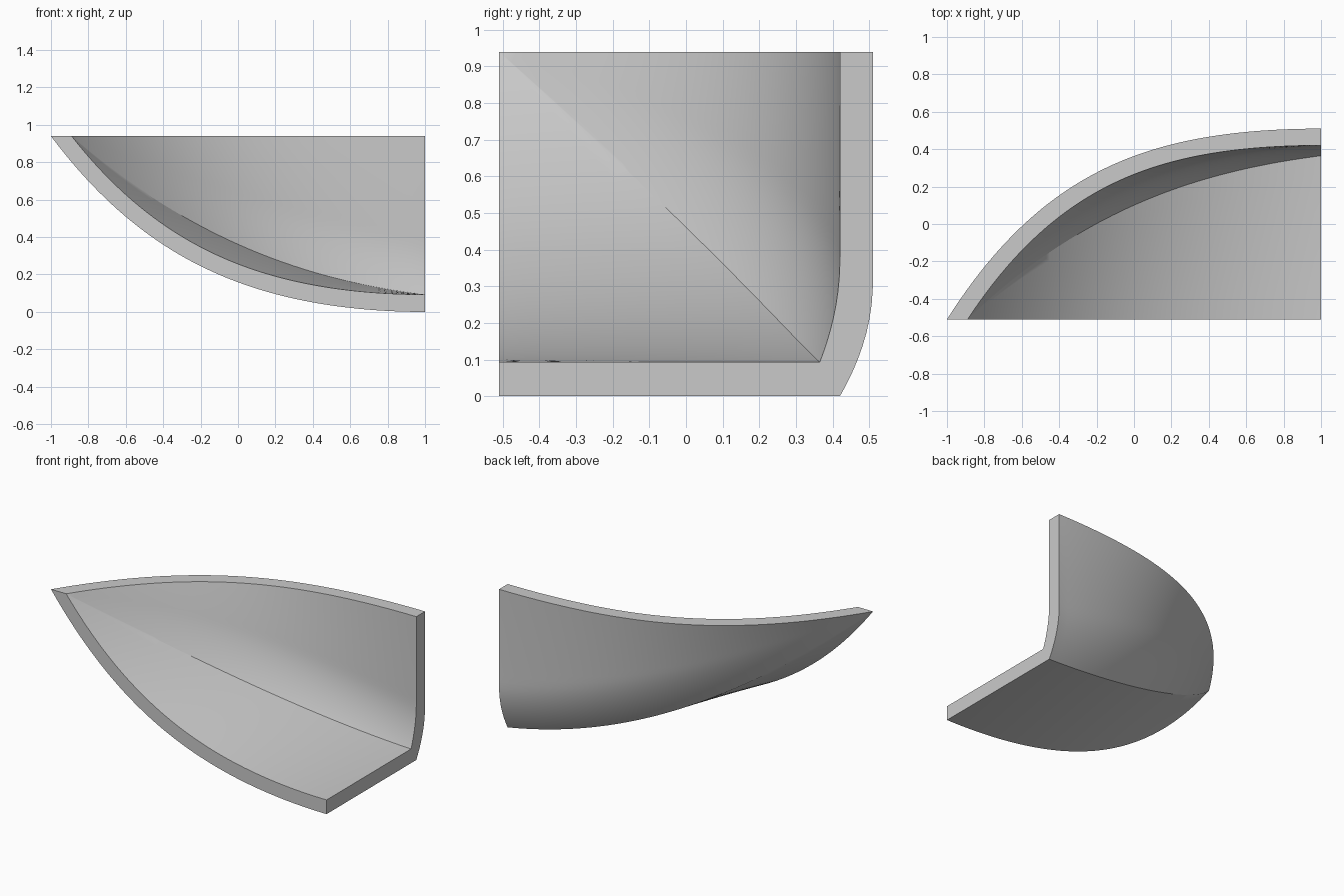
import bpy, bmesh, math

cube = bpy.data.objects.get("Cube")
if cube:
    bpy.data.objects.remove(cube)

TOP, FRONT, END = 0.94, -0.51, 1.0
STATIONS, FLOOR, WALL = 56, 8, 22


def material(name, rgb):
    m = bpy.data.materials.new(name)
    m.use_nodes = True
    m.diffuse_color = (*rgb, 1)
    bsdf = m.node_tree.nodes["Principled BSDF"]
    bsdf.inputs["Base Color"].default_value = (*rgb, 1)
    bsdf.inputs["Roughness"].default_value = 0.6
    return m


def lerp(a, b, t):
    return a + (b - a) * t


def section(s, length, base, side, chine):
    """Points across the hull at s (0 = wide end, 1 = tip), keel to top edge."""
    x = END - length * s
    keel_z = lerp(base, TOP, s * s * (0.55 + 0.05 * s + 0.4 * s * s))
    top_y = lerp(side, FRONT, s * s * (0.4 + 0.1 * s + 0.5 * s * s))
    chine_y = lerp(chine, FRONT, s * (0.28 + 0.36 * s + 0.36 * s * s))
    chine_z = lerp(base, TOP, s * (0.26 + 0.53 * s + 0.21 * s * s))
    pts = [(x, lerp(FRONT, chine_y, i / FLOOR), lerp(keel_z, chine_z, i / FLOOR))
           for i in range(FLOOR + 1)]
    # wall curves out from the chine, flattening towards the tip
    reach = lerp(0.33, 0.6, s)
    for i in range(1, WALL + 1):
        t = (i / WALL) ** 1.3
        bulge = lerp(1 - max(0, 1 - t / reach) ** 2, t, s ** 0.7)
        pts.append((x, lerp(chine_y, top_y, bulge), lerp(chine_z, TOP, t)))
    return pts


bm = bmesh.new()


def skin(**dims):
    return [[bm.verts.new(p) for p in section(i / STATIONS, **dims)]
            for i in range(STATIONS + 1)]


def bridge(a, b):
    for i in range(len(a) - 1):
        bm.faces.new((a[i], a[i + 1], b[i + 1], b[i]))


outer = skin(length=2.0, base=0.0, side=0.51, chine=0.42)
inner = skin(length=1.89, base=0.093, side=0.42, chine=0.365)

# Inner and outer skins
for rows in (outer, inner):
    for a, b in zip(rows, rows[1:]):
        bridge(a, b)
# Wide end, front rim and top rim
bridge(outer[0], inner[0])
for k in (0, -1):
    bridge([r[k] for r in outer], [r[k] for r in inner])

bmesh.ops.remove_doubles(bm, verts=bm.verts, dist=1e-5)
bmesh.ops.dissolve_degenerate(bm, edges=bm.edges, dist=1e-5)
bmesh.ops.recalc_face_normals(bm, faces=bm.faces)

mesh = bpy.data.meshes.new("hull_shell")
bm.to_mesh(mesh)
bm.free()
mesh.materials.append(material("plain grey", (0.59, 0.59, 0.59)))
hull = bpy.data.objects.new("hull_shell", mesh)
bpy.context.collection.objects.link(hull)

bpy.context.view_layer.objects.active = hull
hull.select_set(True)
bpy.ops.object.shade_smooth_by_angle(angle=math.radians(30))
